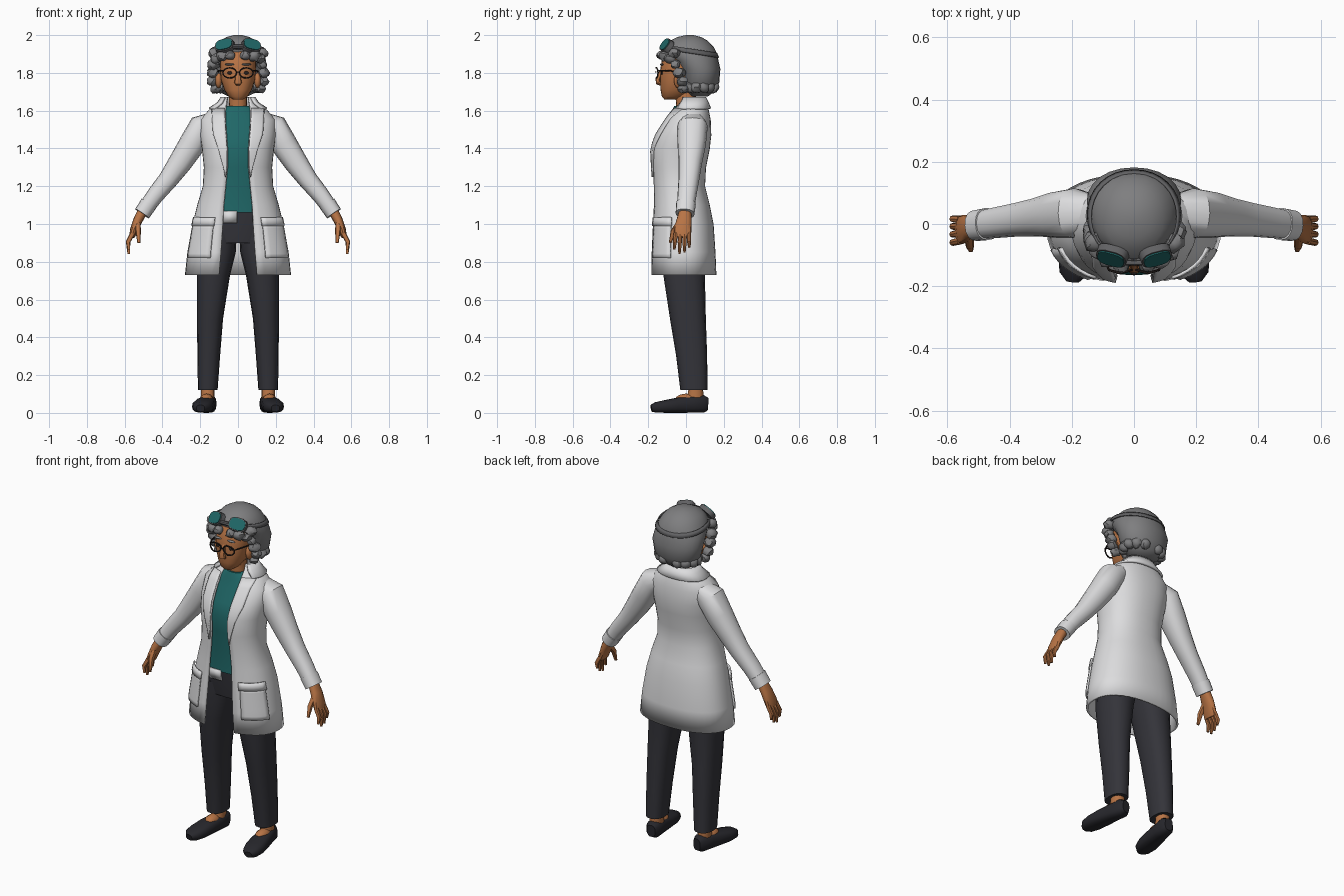
import bpy, bmesh, math, random
from mathutils import Vector, Matrix

if "Cube" in bpy.data.objects:
    bpy.data.objects.remove(bpy.data.objects["Cube"])
random.seed(4)
made = []
SIDES = (("left", 1), ("right", -1))


def material(name, *rgb):
    m = bpy.data.materials.new(name)
    m.use_nodes = True
    m.diffuse_color = (*rgb, 1)
    m.node_tree.nodes["Principled BSDF"].inputs["Base Color"].default_value = (*rgb, 1)
    return m


WHITE = material("coat white", .72, .72, .73)
GREY = material("hair grey", .21, .21, .215)
SKIN = material("warm skin", .48, .175, .06)
TEAL = material("teal", .014, .135, .135)
NAVY = material("trouser charcoal", .034, .034, .042)
SHOE = material("shoe black", .02, .02, .025)
FRAME = material("frame dark", .02, .014, .012)
STRAP = material("strap grey", .12, .12, .125)


def finish(name, bm, mat, thick=0):
    bmesh.ops.recalc_face_normals(bm, faces=bm.faces)
    me = bpy.data.meshes.new(name)
    bm.to_mesh(me)
    bm.free()
    me.materials.append(mat)
    ob = bpy.data.objects.new(name, me)
    bpy.context.collection.objects.link(ob)
    if thick:
        mod = ob.modifiers.new("cloth", "SOLIDIFY")
        mod.thickness, mod.offset = thick, 0
    made.append(ob)
    return ob


def skin_rings(name, rings, mat, closed=True, thick=0):
    """Join rows of points; closed rows are capped at both ends."""
    bm = bmesh.new()
    rows = [[bm.verts.new(p) for p in r] for r in rings]
    n = len(rows[0])
    for a, b in zip(rows, rows[1:]):
        for i in range(n if closed else n - 1):
            j = (i + 1) % n
            bm.faces.new((a[i], a[j], b[j], b[i]))
    if closed:
        bm.faces.new(rows[0])
        bm.faces.new(rows[-1])
    return finish(name, bm, mat, thick)


def spow(v, p):
    return math.copysign(abs(v) ** (2 / p), v)


def ring_point(z, rx, front, back, t, p=2.3, cx=0):
    """Point on a horizontal rounded section; t = 0 faces front."""
    return Vector((cx + rx * spow(math.sin(t), p),
                   (front + back) / 2 - (back - front) / 2 * spow(math.cos(t), p), z))


def stack(name, rows, mat, n=20, p=2.3, cx=0):
    return skin_rings(name, [[ring_point(*r[:4], math.tau * i / n, p, cx) for i in range(n)]
                             for r in rows], mat)


def tube(name, path, mat, side=1, n=12, ref=(0, 1, 0), p=2.3):
    """Rounded sections (x, y, z, width, height) across a path."""
    pts = [Vector(q[:3]) for q in path]
    rings = []
    for k, q in enumerate(path):
        d = (pts[min(k + 1, len(pts) - 1)] - pts[max(k - 1, 0)]).normalized()
        u = Vector(ref)
        u = (u - d * u.dot(d)).normalized()
        v = d.cross(u)
        ring = [pts[k] + u * q[3] * spow(math.cos(a), p) + v * q[4] * spow(math.sin(a), p)
                for a in (math.tau * i / n for i in range(n))]
        rings.append([(c.x * side, c.y, c.z) for c in ring])
    return skin_rings(name, rings, mat)


def blob(name, pos, size, mat, detail=2, rough=0):
    bm = bmesh.new()
    bmesh.ops.create_icosphere(bm, subdivisions=detail, radius=1)
    for v in bm.verts:
        v.co *= 1 + random.uniform(-rough, rough)
    bmesh.ops.transform(bm, matrix=Matrix.Translation(pos) @ Matrix.Diagonal((*size, 1)), verts=bm.verts)
    return finish(name, bm, mat)


# Coat profile: height, half width, front, back, half opening
COAT = [(.73, .275, -.185, .155, .10), (.85, .262, -.182, .15, .09), (1.0, .235, -.175, .14, .08),
        (1.1, .21, -.17, .12, .075), (1.2, .18, -.17, .095, .065), (1.3, .175, -.175, .10, .055),
        (1.4, .185, -.18, .12, .055), (1.47, .195, -.155, .128, .06), (1.55, .195, -.105, .125, .065),
        (1.6, .15, -.068, .115, .065), (1.64, .09, -.04, .10, .06), (1.67, .074, -.025, .088, .056)]


def coat_at(z):
    for a, b in zip(COAT, COAT[1:]):
        if z <= b[0]:
            f = (z - a[0]) / (b[0] - a[0])
            return [i + (j - i) * f for i, j in zip(a, b)]
    return COAT[-1]


def opening(row, extra=0):
    return math.asin(min(1, (row[4] + extra) / row[1]) ** 1.15)


def coat_row(row, t0, t1, n, off=0):
    z, rx, f, b = row[:4]
    return [ring_point(z, rx + off, f - off, b + off, t0 + (t1 - t0) * i / n) for i in range(n + 1)]


skin_rings("coat_body", [coat_row(r, opening(r), math.tau - opening(r), 36) for r in COAT],
           WHITE, False, .012)
skin_rings("coat_collar", [coat_row(coat_at(z), .9, math.tau - .9, 20, o) for z, o in
                           ((1.61, .016), (1.64, .016), (1.675, .012))], WHITE, False, .012)

# Lapels and pockets follow the coat surface
for label, s in SIDES:
    def panel(name, z0, z1, span, off=.01, rows=8):
        rings = []
        for k in range(rows + 1):
            row = coat_at(z0 + (z1 - z0) * k / rows)
            a, b = span(row, k / rows)
            rings.append([(q.x * s, q.y, q.z) for q in coat_row(row, a, b, 6, off)])
        skin_rings(label + name, rings, WHITE, False, .01)

    panel("_lapel", 1.25, 1.61, lambda r, f: (opening(r), opening(r, .004 + .06 * min(1, f * 1.6))))
    panel("_pocket", .82, 1.0, lambda r, f: (.5, 1.25), .012)
    panel("_pocket_flap", .99, 1.035, lambda r, f: (.47, 1.28), .016, 2)
panel = None

# Shirt, waist and legs
stack("shirt", [(z, r[1] - .02, r[2] + .015, r[3] - .02) for z, r in
                ((z, coat_at(z)) for z in (1.06, 1.1, 1.2, 1.3, 1.4, 1.47, 1.54))]
      + [(1.59, .12, -.078, .08), (1.625, .062, -.062, .055)], TEAL, 28)
stack("waist", [(.9, .17, -.13, .11), (.97, .195, -.14, .115), (1.065, .18, -.147, .1)], NAVY, 24)
skin_rings("belt_panel", [[(x, y, z) for x in (-.083, -.004)] for y, z in ((-.15, 1.005), (-.157, 1.068))],
           WHITE, False, .008)
LEG = [(.12, .16, .052, .042, .072), (.3, .155, .06, .03, .082), (.5, .148, .069, .01, .095),
       (.73, .13, .088, -.01, .11), (.85, .112, .1, -.012, .118), (.97, .1, .095, -.015, .12)]
for label, s in SIDES:
    skin_rings(label + "_trouser_leg", [[ring_point(z, rx, cy - ry, cy + ry, math.tau * i / 16, 2.4, cx * s)
                                         for i in range(16)] for z, cx, rx, cy, ry in LEG], NAVY)
    stack(label + "_ankle", [(.04, .036, .0, .095), (.14, .036, .015, .09)], SKIN, 12, cx=.16 * s)
    blob(label + "_instep", (.167 * s, .0, .07), (.036, .06, .032), SKIN)
    tube(label + "_shoe", [(.152, .115, .047, .025, .035), (.155, .09, .048, .042, .048),
                           (.165, .03, .045, .046, .045), (.178, -.05, .04, .054, .04),
                           (.188, -.11, .034, .056, .034), (.195, -.16, .029, .045, .028),
                           (.198, -.184, .024, .022, .018)], SHOE, s, 14, (1, 0, 0), 2.7)

    # Sleeves, hands and fingers
    tube(label + "_sleeve", [(.13, .035, 1.55, .06, .045), (.19, .035, 1.515, .08, .072),
                             (.245, .03, 1.42, .075, .07), (.31, .022, 1.32, .062, .062),
                             (.37, .015, 1.235, .055, .052), (.44, .005, 1.15, .05, .046),
                             (.505, -.005, 1.06, .045, .04)], WHITE, s, 16)
    tube(label + "_cuff", [(.472, .0, 1.108, .052, .046), (.508, -.005, 1.055, .05, .044)], WHITE, s, 16)
    tube(label + "_palm", [(.498, -.003, 1.08, .03, .026), (.53, -.01, 1.02, .04, .025),
                           (.552, -.018, .965, .047, .021), (.562, -.02, .93, .044, .014)], SKIN, s)
    for finger, y, tip in (("index", -.054, .865), ("middle", -.03, .842), ("ring", -.007, .85),
                           ("little", .015, .875)):
        tube(f"{label}_{finger}_finger", [(.558, y, .95, .012, .013), (.582, y * 1.1, .905, .011, .012),
                                          (.578, y * 1.15, tip, .006, .007)], SKIN, s, 8)
    tube(label + "_thumb", [(.532, -.03, 1.01, .018, .016), (.528, -.068, .96, .014, .014),
                            (.525, -.084, .9, .007, .008)], SKIN, s, 8)

# Head
stack("neck", [(1.56, .06, -.05, .06), (1.63, .048, -.052, .05), (1.72, .048, -.06, .055)], SKIN, 16)
stack("head", [(1.66, .028, -.115, -.04), (1.675, .05, -.128, -.01), (1.71, .073, -.135, .04),
               (1.76, .09, -.138, .07), (1.82, .096, -.136, .08), (1.88, .094, -.126, .08),
               (1.94, .08, -.09, .07)], SKIN, 24)
tube("nose", [(0, -.128, 1.815, .01, .01), (0, -.15, 1.768, .016, .012), (0, -.148, 1.748, .02, .014),
              (0, -.13, 1.738, .012, .008)], SKIN, 1, 10, (1, 0, 0))
for label, s in SIDES:
    blob(label + "_ear", (.103 * s, -.04, 1.76), (.018, .025, .042), SKIN)
    blob(label + "_eye", (.042 * s, -.128, 1.8), (.016, .006, .009), FRAME)
    blob(label + "_eyebrow", (.045 * s, -.128, 1.845), (.026, .01, .006), GREY)

    # Spectacles
    loop = [(math.cos(a), math.sin(a)) for a in (math.tau * i / 16 for i in range(17))]
    tube(label + "_spectacle_rim", [(.044 + .036 * c, -.158 + .01 * abs(c), 1.8 + .027 * d, .004, .004)
                                    for c, d in loop], FRAME, s, 6)
    tube(label + "_spectacle_arm", [(.08, -.15, 1.81, .004, .004), (.1, -.1, 1.812, .004, .004),
                                    (.108, -.02, 1.805, .004, .004)], FRAME, s, 6, (0, 0, 1))
tube("spectacle_bridge", [(-.01, -.16, 1.805, .004, .004), (.01, -.16, 1.805, .004, .004)], FRAME, 1, 6)

# Hair volume with a strap and loose curls round the face
HAIR = [(1.675, .05, .02, .115), (1.7, .1, .0, .15), (1.75, .138, -.02, .176), (1.82, .152, -.035, .182),
        (1.865, .148, -.07, .172), (1.9, .14, -.105, .165), (1.94, .122, -.112, .145),
        (1.97, .095, -.085, .115), (1.99, .06, -.045, .08), (2.0, .02, .0, .04)]
stack("hair", HAIR, GREY, 24, 2.1)
skin_rings("goggle_strap", [[ring_point(z - .045 * math.sin(t / 2) ** 2 + .03, rx, f, b, t, 2.1)
                             for t in (math.tau * i / 32 for i in range(33))]
                            for z, rx, f, b in ((1.895, .149, -.114, .173), (1.92, .139, -.116, .162))],
           STRAP, False, .006)
for label, s in SIDES:
    for k, (x, y, z) in enumerate([(.118, -.015, 1.715), (.135, -.02, 1.755), (.135, -.035, 1.8),
                                   (.13, -.055, 1.845), (.118, -.085, 1.875), (.085, -.112, 1.888),
                                   (.04, -.126, 1.892), (.128, -.06, 1.905)]):
        r = random.uniform(.027, .036)
        blob(f"{label}_curl_{k + 1}", (x * s, y, z), (r, r, r * .85), GREY, 2, .16)
    for k in range(6):
        a = .5 + k * .45
        blob(f"{label}_nape_curl_{k + 1}", (s * .115 * math.sin(a), .07 - .08 * math.cos(a), 1.725),
             (.03, .03, .032), GREY, 2, .13)

    # Goggles resting on the hair
    c, nrm = Vector((.066, -.092, 1.935)), Vector((.3, -.72, .55)).normalized()
    for part, mat, near, far, w, h in (("frame", STRAP, 0, .026, .053, .04),
                                       ("lens", TEAL, .004, .031, .047, .034)):
        tube(f"{label}_goggle_{part}", [(*(c + nrm * near), w, h), (*(c + nrm * far), w * .96, h * .96)],
             mat, s, 14, (1, 0, 0), 2.8)
tube("goggle_bridge", [(-.03, -.122, 1.94, .012, .01), (.03, -.122, 1.94, .012, .01)], STRAP, 1, 8)

# Smooth shading with sharp edges kept
bpy.ops.object.select_all(action="DESELECT")
for ob in made:
    ob.select_set(True)
bpy.context.view_layer.objects.active = made[0]
bpy.ops.object.shade_smooth_by_angle(angle=math.radians(38))
